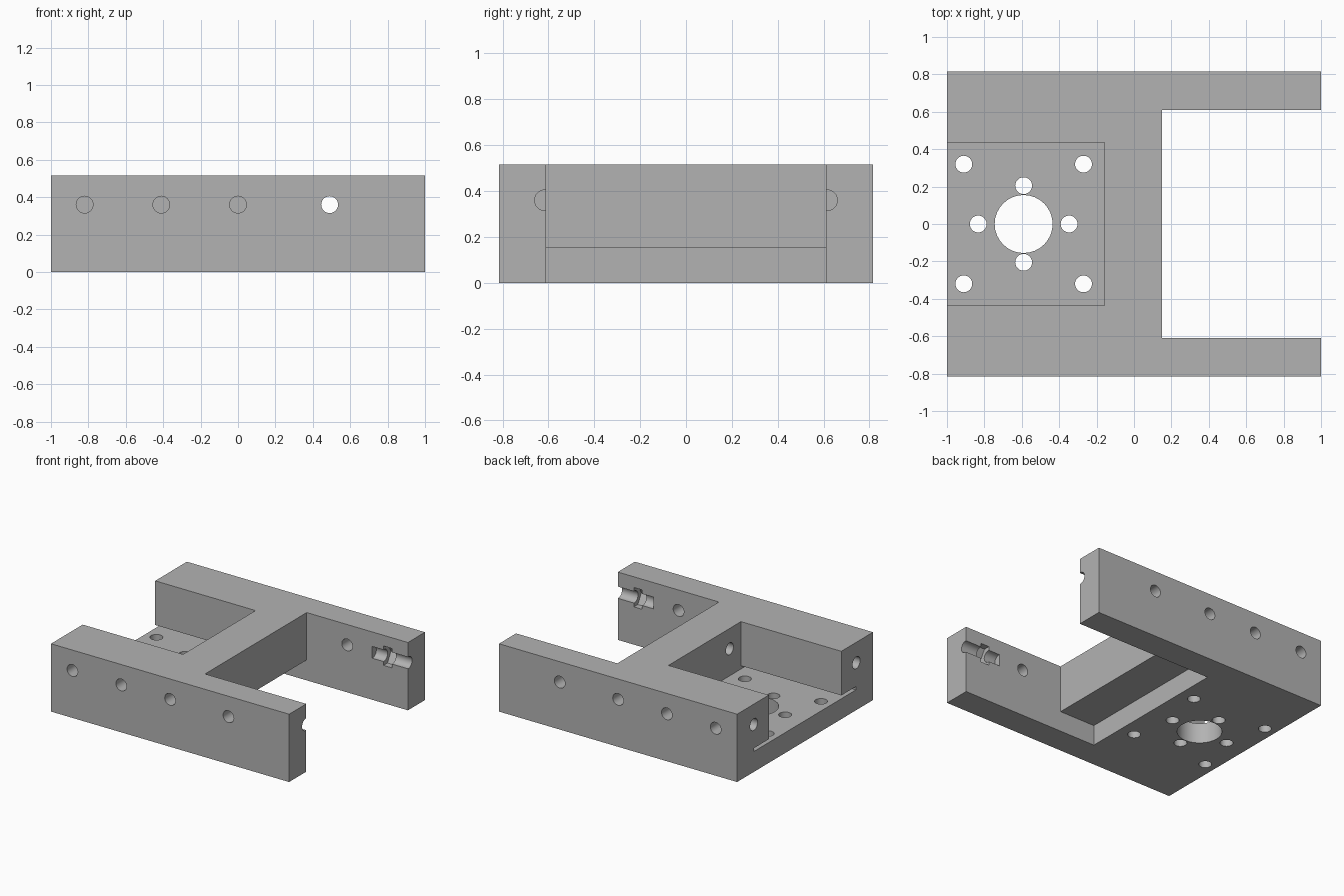
import bpy
from math import pi

cube = bpy.data.objects.get("Cube")
if cube:
    bpy.data.objects.remove(cube, do_unlink=True)

mat = bpy.data.materials.new("plain grey")
mat.use_nodes = True
GREY = (0.45, 0.45, 0.45, 1)
mat.diffuse_color = GREY
mat.node_tree.nodes["Principled BSDF"].inputs["Base Color"].default_value = GREY


def box(name, x, y, z):
    """Box spanning the given (low, high) ranges."""
    spans = (x, y, z)
    bpy.ops.mesh.primitive_cube_add(size=1, location=[(a + b) / 2 for a, b in spans])
    ob = bpy.context.object
    ob.name = name
    ob.scale = [b - a for a, b in spans]
    bpy.ops.object.transform_apply(location=False, rotation=False, scale=True)
    ob.data.materials.append(mat)
    return ob


def rod(name, centre, radius, length, axis, sides=32):
    """Cylinder along the given axis."""
    turn = {"x": (0, pi / 2, 0), "y": (pi / 2, 0, 0), "z": (0, 0, 0)}[axis]
    bpy.ops.mesh.primitive_cylinder_add(vertices=sides, radius=radius, depth=length,
                                        location=centre, rotation=turn)
    ob = bpy.context.object
    ob.name = name
    ob.data.materials.append(mat)
    return ob


def cut(tool):
    """Subtract a cutter from the bracket and discard it."""
    tool.hide_render = True
    mod = bracket.modifiers.new(tool.name, "BOOLEAN")
    mod.operation = "DIFFERENCE"
    mod.solver = "EXACT"
    mod.object = tool
    bpy.context.view_layer.objects.active = bracket
    bpy.ops.object.modifier_apply(modifier=mod.name)
    bpy.data.objects.remove(tool, do_unlink=True)


W, H, ARM = 0.815, 0.515, 0.61     # half depth, height, inner face of arms
FLOOR, HOLE_Z, R = 0.155, 0.36, 0.045

bracket = box("mounting_bracket", (-1, 1), (-W, W), (0, H))

# Open bay between the arms, and the clearance under the crossbar
cut(box("arm_bay", (0.15, 1.2), (-ARM, ARM), (-0.1, 0.7)))
cut(box("crossbar_underside", (-0.15, 1.2), (-ARM, ARM), (-0.1, FLOOR)))

# Pocket over the base plate, with a thin slit running under its side walls
cut(box("plate_pocket", (-1.2, -0.157), (-0.435, 0.435), (FLOOR, 0.7)))
cut(box("plate_slit", (-1.2, -0.157), (-ARM, ARM), (FLOOR, 0.18)))

# Base plate: large bore, inner ring of holes and corner holes
PX = -0.59
cut(rod("centre_bore", (PX, 0, 0.08), 0.155, 0.4, "z"))
for s in (-1, 1):
    cut(rod("ring_hole", (PX + s * 0.243, 0, 0.08), R, 0.4, "z"))
    cut(rod("ring_hole", (PX, s * 0.205, 0.08), R, 0.4, "z"))
    for t in (-1, 1):
        cut(rod("corner_hole", (PX + s * 0.32, t * 0.32, 0.08), R, 0.18, "z"))

for s in (-1, 1):
    # Side holes: blind in the body, through in the arms
    for x in (-0.82, -0.41, 0, 0.49):
        cut(rod("side_hole", (x, s * W, HOLE_Z), R, 0.5, "y"))
    # Lengthwise end holes, opening as grooves on the arms
    for e in (-1, 1):
        cut(rod("end_hole", (e, s * 0.615, HOLE_Z), R, 0.6, "x"))
    cut(rod("nut_trap", (0.83, s * 0.615, HOLE_Z), 0.085, 0.07, "x", 6))
    # Blind holes in the crossbar, facing the pocket
    cut(rod("crossbar_hole", (-0.157, s * 0.3, HOLE_Z), R, 0.4, "x"))

bpy.ops.object.select_all(action="DESELECT")
bracket.select_set(True)
bpy.context.view_layer.objects.active = bracket
bpy.ops.object.shade_smooth_by_angle(angle=pi / 6)
